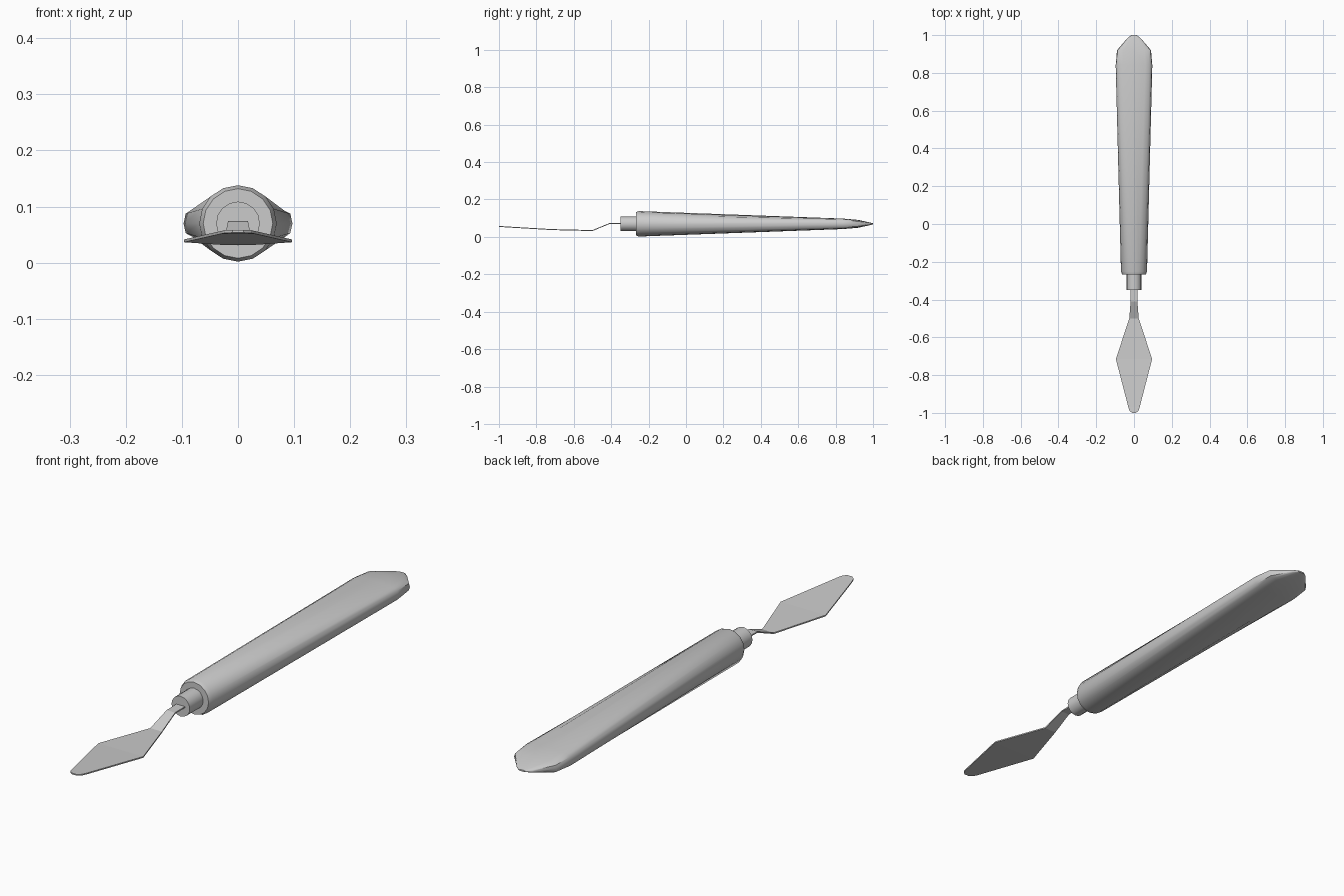
import bpy, bmesh, math

if "Cube" in bpy.data.objects:
    bpy.data.objects.remove(bpy.data.objects["Cube"])

ZC = 0.07


def spow(v, p):
    return math.copysign(abs(v) ** p, v)


def loft(name, sections, smooth=40):
    """Skin equal-length rings of points and cap both ends."""
    bm = bmesh.new()
    rings = [[bm.verts.new(p) for p in s] for s in sections]
    n = len(rings[0])
    for a, b in zip(rings, rings[1:]):
        for i in range(n):
            j = (i + 1) % n
            bm.faces.new((a[i], a[j], b[j], b[i]))
    bm.faces.new(rings[0])
    bm.faces.new(rings[-1])
    bmesh.ops.recalc_face_normals(bm, faces=bm.faces)
    me = bpy.data.meshes.new(name)
    bm.to_mesh(me)
    bm.free()
    ob = bpy.data.objects.new(name, me)
    bpy.context.collection.objects.link(ob)
    if smooth:
        bpy.ops.object.select_all(action='DESELECT')
        ob.select_set(True)
        bpy.context.view_layer.objects.active = ob
        bpy.ops.object.shade_smooth_by_angle(angle=math.radians(smooth))
    return ob


def oval(y, w, h, e=2.0, n=16):
    """Superellipse ring: e=2 is round, higher is boxier."""
    ring = []
    for i in range(n):
        a = 2 * math.pi * i / n
        ring.append((w * spow(round(math.cos(a), 6), 2 / e), y,
                     ZC + h * spow(round(math.sin(a), 6), 2 / e)))
    return ring


# Handle: round at the front, widening to a flat paddle with a wedge end
handle = [(-0.268, 0.062, 0.062, 2), (-0.252, 0.069, 0.068, 2),
          (0.84, 0.097, 0.028, 4), (0.92, 0.090, 0.021, 4),
          (0.985, 0.034, 0.007, 3), (1.0, 0.014, 0.003, 3)]
loft("handle", [oval(*s) for s in handle])

# Ferrule joining blade and handle
loft("ferrule", [oval(-0.35, 0.039, 0.039), oval(-0.25, 0.039, 0.039)])

# Blade: thin cranked strip, (y, half width, centre z)
blade = [(-0.33, 0.018, 0.072), (-0.41, 0.018, 0.071), (-0.50, 0.025, 0.034),
         (-0.715, 0.096, 0.039), (-0.97, 0.030, 0.054),
         (-0.99, 0.023, 0.0555), (-1.0, 0.010, 0.056)]
T = 0.0025
loft("blade", [[(-w, y, z - T), (w, y, z - T), (w, y, z + T), (-w, y, z + T)]
               for y, w, z in blade], smooth=0)
